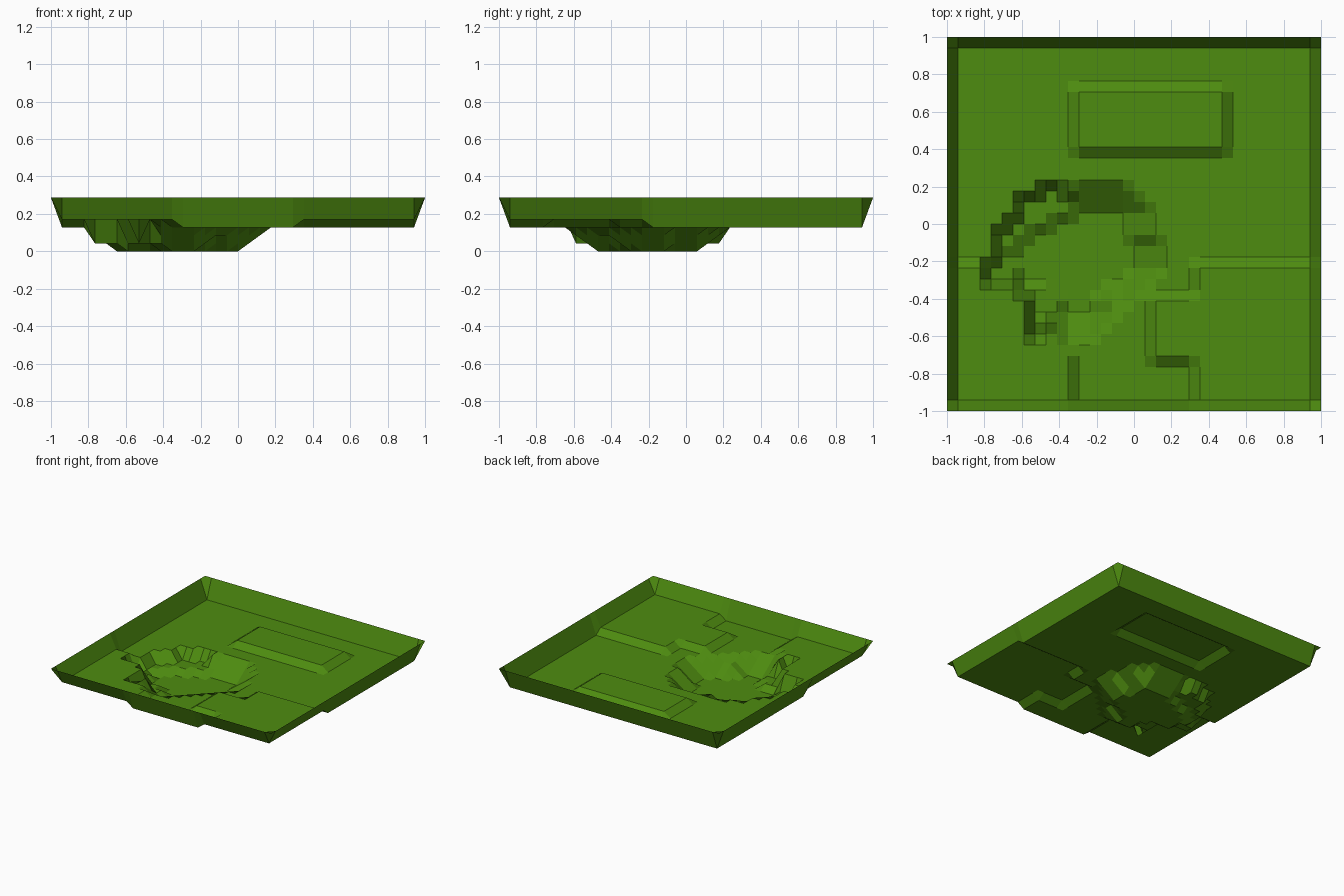
import bpy, bmesh, math

if "Cube" in bpy.data.objects:
    bpy.data.objects.remove(bpy.data.objects["Cube"])

N = 34                 # terrain cells per side
STEP = 0.0427          # height of one terrain level
RIM = 0.287

# pit floor: row -> first and last grid column
PIT = {9: (11, 13), 10: (11, 13), 11: (10, 14), 12: (7, 16), 13: (7, 17),
       14: (6, 17), 15: (7, 17), 16: (8, 16), 17: (10, 16), 18: (12, 16)}
# ragged ledge one level above the pit floor on the left bank
LEDGE = {7: (8, 8), 8: (8, 8), 9: (8, 10), 10: (8, 10), 11: (7, 9), 12: (4, 6),
         13: (4, 6), 14: (5, 6), 15: (5, 6), 16: (5, 7), 17: (6, 9),
         18: (7, 11), 19: (7, 11), 20: (9, 10)}


def inside(spans, i, j):
    return j in spans and spans[j][0] <= i <= spans[j][1]


def ground(i, j):
    """Level of the land before the pit is dug."""
    if 12 <= i <= 25 and 24 <= j <= 29:            # raised platform
        return 4
    left = i <= 11 and j <= 13                     # front left bank
    right = (i >= 23 and j <= 13) or (i >= 19 and 5 <= j <= 10)
    return 4 if left or right else 3


def level(i, j):
    if inside(PIT, i, j):
        return 0
    if inside(LEDGE, i, j):
        return 1
    g = ground(i, j)
    if i < 10:                                     # abrupt left bank
        return g
    # even slope on the other sides, one level per cell
    d = min(abs(j - r) + max(a - i, i - b, 0) for r, (a, b) in PIT.items())
    return min(g, d)


def height(i, j):
    if i in (0, N) or j in (0, N):
        return RIM
    return level(i, j) * STEP


# terrain sheet
bm = bmesh.new()
grid = [[bm.verts.new((-1 + 2 * i / N, -1 + 2 * j / N, height(i, j)))
         for j in range(N + 1)] for i in range(N + 1)]
for i in range(N):
    for j in range(N):
        bm.faces.new((grid[i][j], grid[i + 1][j], grid[i + 1][j + 1], grid[i][j + 1]))

# merge flat areas into single faces
bmesh.ops.dissolve_limit(bm, angle_limit=math.radians(0.5),
                         verts=bm.verts, edges=bm.edges)
mesh = bpy.data.meshes.new("terrain")
bm.to_mesh(mesh)
bm.free()
terrain = bpy.data.objects.new("terrain", mesh)
bpy.context.collection.objects.link(terrain)

grass = bpy.data.materials.new("grass green")
grass.diffuse_color = (0.076, 0.262, 0.005, 1)
grass.use_nodes = True
grass.node_tree.nodes["Principled BSDF"].inputs["Base Color"].default_value = grass.diffuse_color
mesh.materials.append(grass)
